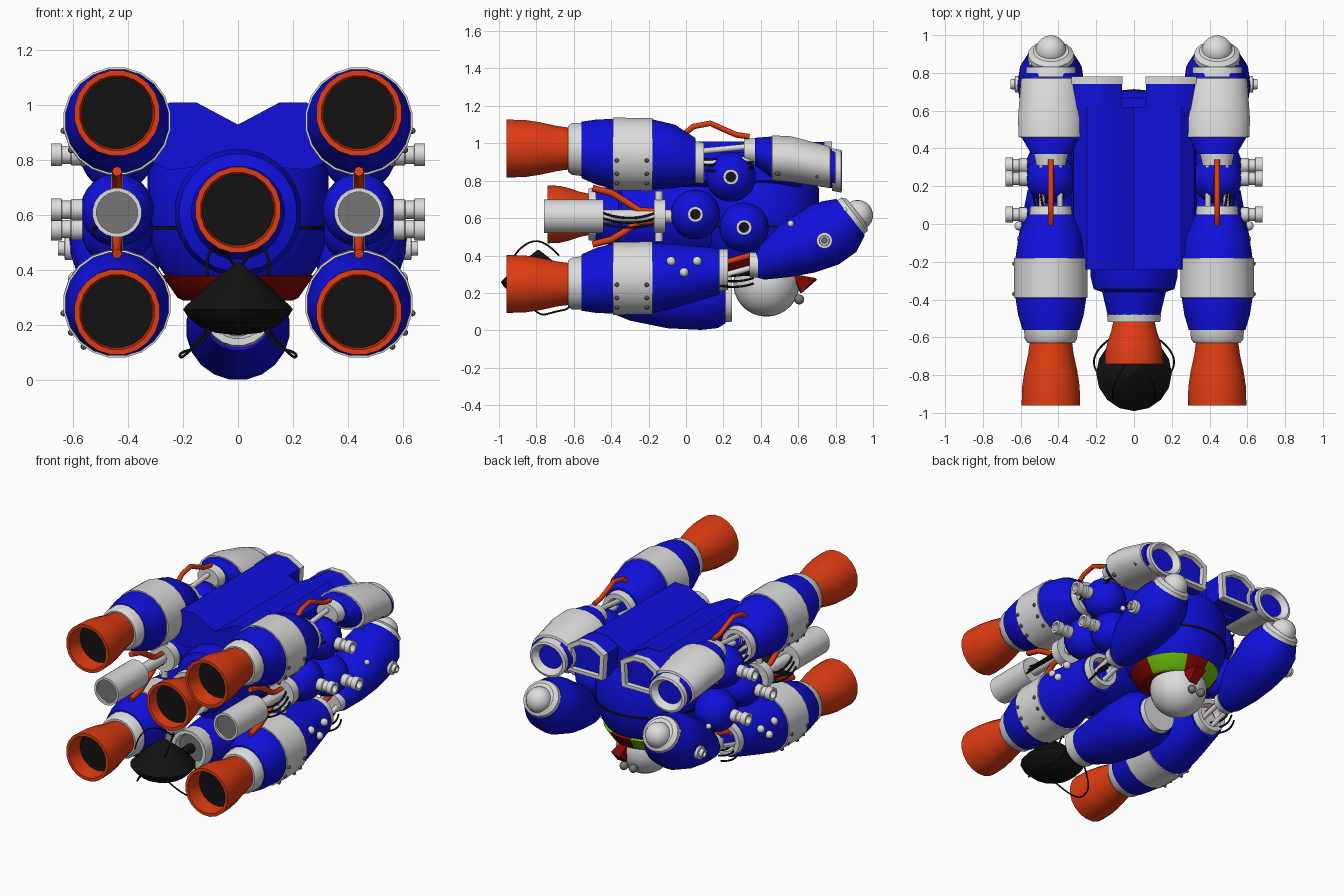
import bpy, bmesh, math
from mathutils import Vector

cube = bpy.data.objects.get("Cube")
if cube:
    bpy.data.objects.remove(cube)


def material(name, r, g, b):
    m = bpy.data.materials.new(name)
    m.use_nodes = True
    m.diffuse_color = (r, g, b, 1)
    m.node_tree.nodes["Principled BSDF"].inputs["Base Color"].default_value = (r, g, b, 1)
    return m


BLUE = material("blue", .005, .005, .72)
WHITE = material("white", .72, .72, .72)
ORANGE = material("orange", .75, .045, .006)
BLACK = material("black", .006, .006, .006)
RED = material("dark red", .25, .002, .002)
GREEN = material("green", .16, .55, .003)
GREY = material("grey", .18, .18, .18)


def finish(name, bm, mats):
    bmesh.ops.recalc_face_normals(bm, faces=bm.faces)
    me = bpy.data.meshes.new(name)
    bm.to_mesh(me)
    bm.free()
    for m in mats:
        me.materials.append(m)
    for p in me.polygons:
        p.use_smooth = True
    me.set_sharp_from_angle(angle=math.radians(35))
    ob = bpy.data.objects.new(name, me)
    bpy.context.collection.objects.link(ob)
    return ob


def skin(name, rings, mats):
    """Bridge rings of points; the last cap takes the last material."""
    bm = bmesh.new()
    loops = [[bm.verts.new(p) for p in ring] for ring in rings]
    n = len(loops[0])
    for a, b in zip(loops, loops[1:]):
        for i in range(n):
            j = (i + 1) % n
            bm.faces.new((a[i], a[j], b[j], b[i]))
    bm.faces.new(loops[0])
    bm.faces.new(loops[-1]).material_index = len(mats) - 1
    return finish(name, bm, mats)


def loft(name, mats, stations, x=0, wide=1, n=20):
    """Round sections along y: (y, z, radius, optional tilt in degrees)."""
    rings = []
    for y, z, r, *tilt in stations:
        t = math.radians(tilt[0] if tilt else 0)
        rings.append([(x + r * wide * math.cos(a), y - r * math.sin(a) * math.sin(t),
                       z + r * math.sin(a) * math.cos(t))
                      for a in (math.tau * (i + .5) / n for i in range(n))])
    return skin(name, rings, mats)


def turned(name, mats, profile, y, n=28):
    """Turned shape on a vertical axis: (radius, z)."""
    return skin(name, [[(r * math.cos(math.tau * i / n), y + r * math.sin(math.tau * i / n), z)
                        for i in range(n)] for r, z in profile], mats)


def stub(name, mats, x, side, y, z, profile):
    """Turned shape pointing outward along x: (offset, radius)."""
    return skin(name, [[(x + side * d, y + r * math.cos(math.tau * i / 14),
                         z + r * math.sin(math.tau * i / 14)) for i in range(14)]
                       for d, r in profile], mats)


def ball(name, mat, c, r, seg=20):
    bm = bmesh.new()
    bmesh.ops.create_uvsphere(bm, u_segments=seg, v_segments=seg // 2 + 1, radius=r)
    bmesh.ops.translate(bm, verts=bm.verts, vec=c)
    return finish(name, bm, [mat])


def pipe(name, mat, pts, r, smooth=False):
    cu = bpy.data.curves.new(name, "CURVE")
    cu.dimensions = "3D"
    cu.bevel_depth = r
    cu.bevel_resolution = 2
    cu.use_fill_caps = True
    sp = cu.splines.new("NURBS" if smooth else "POLY")
    sp.points.add(len(pts) - 1)
    for p, co in zip(sp.points, pts):
        p.co = (*co, 1)
    if smooth:
        sp.use_endpoint_u = True
        sp.order_u = 3
        sp.resolution_u = 6
    cu.materials.append(mat)
    ob = bpy.data.objects.new(name, cu)
    bpy.context.collection.objects.link(ob)


def nozzle(name, x, z, back, front, s=1):
    span = back - front
    prof = [(0, .11), (.25, .122), (.5, .142), (.72, .154), (1, .157), (1, .137), (.7, .13)]
    loft(name, [ORANGE, BLACK], [(back - t * span, z, r * s) for t, r in prof], x)


# Four main boosters; the lower pair mirrors the upper about MID
MID = .61
for side, sname in ((1, "left"), (-1, "right")):
    x = .44 * side
    for up, uname in ((1, "upper"), (-1, "lower")):
        tag = f"{sname}_{uname}_"
        end = .05 if up > 0 else .18

        def st(*rows):
            return [(y, MID + up * dz, r) for y, dz, r in rows]
        nozzle(tag + "nozzle", x, MID + up * .362, -.6, -.96)
        loft(tag + "nozzle_collar", [WHITE], st((-.63, .36, .125), (-.61, .36, .14), (-.55, .357, .145)), x)
        loft(tag + "booster", [BLUE], st((-.56, .355, .152), (-.48, .343, .176), (-.39, .333, .19),
             (-.18, .33, .19), (-.06, .32, .172), (end, .295, .125)), x)
        loft(tag + "band", [WHITE], st((-.392, .333, .18), (-.39, .333, .197), (-.18, .33, .197), (-.178, .33, .18)), x)
        loft(tag + "rear_ring", [WHITE], st((end - .01, .29, .115), (end + .045, .285, .11), (end + .045, .285, .08), (end, .285, .07)), x)
        # Rivets on the band
        for y in (-.37, -.21):
            for a in (-10, -32, -52):
                t = math.radians(a)
                ball(tag + "rivet", GREY, (x + side * .197 * math.cos(t), y, MID + up * .332 + .197 * math.sin(t)), .012, 8)
        # Connecting rods and cables
        far = .36
        for i in range(3):
            a = math.tau * i / 3 + math.pi / 2
            dx, dz = .055 * math.cos(a), .045 * math.sin(a)
            pipe(tag + "rod", WHITE if up > 0 or i else ORANGE,
                 [(x + dx, end, MID + up * .3 + dz), (x + dx, far, MID + up * (.33 if up > 0 else .25) + dz)], .016)
            cx = x + side * (.03 + .02 * i)
            zc = MID + up * .31 - .03 * i
            pipe(tag + "cable", BLACK, [(cx, end, zc), (cx + side * .05, (end + far) / 2, zc - .02), (cx, far, zc + .01)], .006, True)

    # Upper rear pod
    loft(sname + "_pod_neck", [WHITE], [(.31, .96, .062), (.38, .955, .075)], x, 1.25)
    loft(sname + "_pod", [BLUE], [(.37, .955, .075), (.46, .925, .113), (.6, .91, .115), (.8, .86, .105)], x, 1.4)
    loft(sname + "_pod_sleeve", [WHITE], [(.455, .925, .10), (.46, .922, .122), (.56, .915, .124),
         (.77, .872, .113), (.775, .872, .10)], x, 1.42)
    loft(sname + "_pod_mouth", [WHITE], [(.78, .86, .115), (.83, .85, .115), (.835, .85, .1), (.77, .86, .05)], x, 1.15)
    for y, z in ((.49, .84), (.7, .83)):
        ball(sname + "_pod_rivet", GREY, (x + side * .13, y, z), .015, 8)

    # Lower bent arm with domed end
    loft(sname + "_arm_cuff", [WHITE], [(.34, .35, .065), (.385, .35, .07)], x, 1.2)
    loft(sname + "_arm", [BLUE], [(.375, .352, .07), (.42, .375, .105), (.52, .425, .145, 8), (.64, .465, .165, 16),
         (.74, .51, .178, 26), (.82, .555, .165, 34), (.88, .605, .125, 38)], x)
    loft(sname + "_arm_end_ring", [WHITE], [(.86, .59, .12, 38), (.90, .62, .115, 38), (.915, .633, .09, 38)], x, 1.05)
    ball(sname + "_arm_dome", WHITE, (x, .918, .615), .082)
    stub(sname + "_arm_port", [WHITE, GREY], x, side, .74, .48,
         [(.16, .043), (.19, .043), (.192, .028), (.215, .026), (.215, .016), (.2, .014)])
    for y, z, d in ((.56, .57, .12), (.85, .64, .1), (.88, .52, .1)):
        ball(sname + "_arm_stud", WHITE, (x + side * d, y, z), .018, 10)
    for y, z in ((-.08, .37), (.06, .37), (-.01, .31)):
        ball(sname + "_booster_stud", WHITE, (x + side * (.155 if z > .35 else .168), y, z), .025, 10)

    # Middle canister, its coupling and cables
    loft(sname + "_canister", [WHITE, GREY], [(-.44, MID, .09), (-.76, MID, .09), (-.76, MID, .075), (-.745, MID, .075)], x)
    loft(sname + "_coupling", [WHITE], [(-.17, MID, .09), (-.11, MID, .09)], x)
    pipe(sname + "_canister_shaft", WHITE, [(x, -.45, MID), (x, 0, MID)], .035)
    for i in range(3):
        cx = x + side * (.03 + .015 * i)
        pipe(sname + "_canister_cable", BLACK, [(cx, -.45, .63 - .03 * i), (cx + side * .05, -.3, .57 - .02 * i),
             (cx, -.16, .63 - .03 * i)], .006, True)
    for up in (1, -1):
        pipe(sname + "_fuel_line", ORANGE, [(x, y, MID + up * dz) for y, dz in
             ((-.5, .15), (-.4, .125), (-.34, .09), (-.25, .03), (-.15, .025))], .018)
        pipe(sname + "_coupling_tab", WHITE, [(x, -.145, MID), (x, -.145, MID + up * .135)], .022)
    pipe(sname + "_top_line", ORANGE, [(x, y, z) for y, z in ((-.01, 1.05), (.04, 1.09), (.13, 1.107),
         (.2, 1.075), (.27, 1.045), (.34, 1.035))], .015)

    # Joint spheres with side thrusters
    for y, z in ((.05, .62), (.24, .82), (.31, .55)):
        ball(sname + "_joint", BLUE, (x, y, z), .133, 24)
        stub(sname + "_thruster", [WHITE, BLACK], x, side, y, z,
             [(.1, .04), (.165, .04), (.17, .034), (.2, .034), (.202, .042), (.24, .042), (.24, .027), (.2, .025)])

    # Half of the back pack, with a framed rear intake
    outline = [(0, .93), (.15, 1.01), (.25, 1.01), (.32, .95), (.33, .8), (.25, .765), (0, .79)]
    skin(sname + "_pack", [[(side * px, y, pz) for px, pz in outline] for y in (-.24, .62)], [BLUE])
    tube = [(.06, .96), (.15, 1.01), (.25, 1.01), (.33, .96), (.33, .79), (.07, .79)]
    mid = Vector((.2, .89))

    def section(y, s):
        return [(side * (mid.x + (px - mid.x) * s), y, mid.y + (pz - mid.y) * s) for px, pz in tube]
    skin(sname + "_intake", [section(.6, .97), section(.75, .97)], [BLUE])
    skin(sname + "_intake_frame", [section(.74, 1), section(.78, 1), section(.78, .78), section(.755, .74)], [WHITE, BLUE])

    # Eyes and aerial loops
    ball(sname + "_eye", GREY, (side * .035, .605, .165), .027, 12)
    pipe(sname + "_aerial_top", BLACK, [(side * .11, -.93, .38), (side * .12, -.88, .46), (side * .06, -.76, .49),
         (0, -.68, .4)], .005, True)
    pipe(sname + "_aerial_loop", BLACK, [(side * .1, -.88, .2), (side * .2, -.8, .07), (side * .22, -.7, .1),
         (side * .13, -.6, .12), (side * .06, -.58, .24)], .005, True)

# Round torso with seam
turned("torso", [BLUE], [(.26, .375), (.29, .42), (.325, .52), (.33, .58), (.33, .76), (.29, .82)], .38, 32)
turned("torso_seam", [BLACK], [(.32, .549), (.334, .549), (.334, .561), (.32, .561)], .38, 32)

# Striped collar: green panels toward the rear
collar = turned("collar", [RED, GREEN], [(.2, .29), (.22, .3), (.275, .38), (.25, .39)], .39, 32)
for p in collar.data.polygons:
    a = math.degrees(math.atan2(p.center.y - .39, p.center.x))
    p.material_index = 1 if len(p.vertices) == 4 and (15 < a < 65 or 100 < a < 150) else 0
skin("scarf_tail", [[(.02, .58, .3), (.08, .58, .3), (.08, .58, .27), (.02, .58, .27)],
     [(.0, .7, .27), (.07, .69, .28), (.07, .62, .2), (.01, .61, .2)]], [RED])
ball("head", WHITE, (0, .43, .25), .177, 28)

# Centre booster
nozzle("centre_nozzle", 0, .62, -.51, -.74)
loft("centre_collar", [WHITE], [(-.52, .62, .14), (-.48, .62, .145)])
loft("centre_booster", [BLUE], [(-.485, .615, .14), (-.36, .61, .17), (-.345, .61, .215), (-.28, .61, .232), (.15, .61, .232)], n=24)

# Belly pod
loft("belly_front_ring", [WHITE, GREY], [(-.42, .24, .125), (-.52, .25, .125), (-.52, .25, .1), (-.49, .25, .09)])
loft("belly_pod", [BLUE], [(-.44, .235, .128), (-.3, .21, .16), (-.1, .195, .186), (.08, .19, .19), (.17, .175, .165), (.21, .17, .135)])
loft("belly_rear_ring", [WHITE], [(.195, .165, .125), (.245, .165, .12), (.245, .165, .09)])

# Dish on its mount
turned("dish", [BLACK], [(.004, .43), (.1, .355), (.19, .27), (.2, .258), (.185, .235), (.14, .195), (.08, .172), (.004, .165)], -.79, 16)
pipe("dish_mount", BLACK, [(0, -.7, .25), (0, -.48, .25)], .03)
